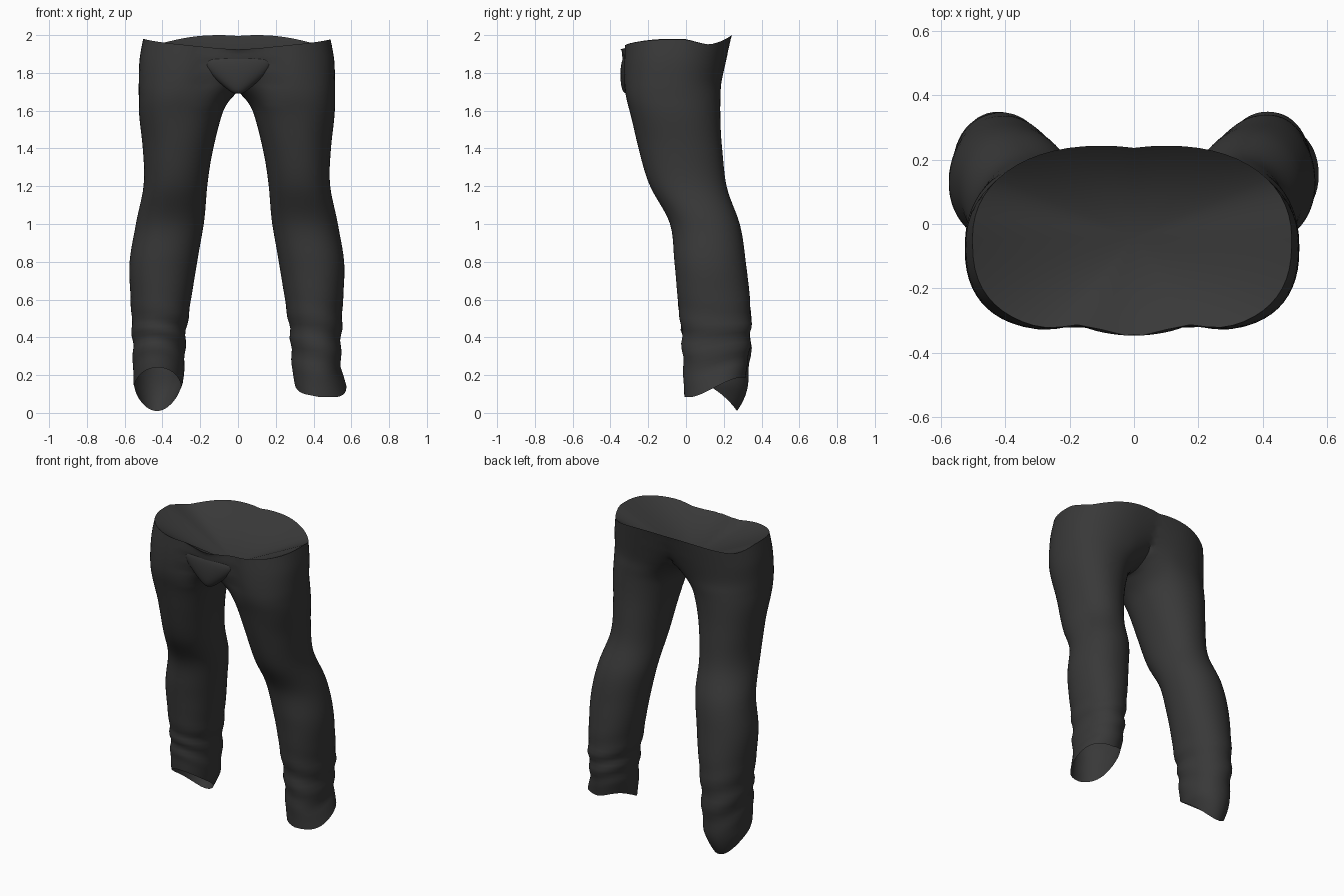
import bpy, bmesh, math
from mathutils import Vector

cube = bpy.data.objects.get("Cube")
if cube:
    bpy.data.objects.remove(cube)

cloth = bpy.data.materials.new("charcoal cloth")
cloth.use_nodes = True
COLOUR = (0.04, 0.04, 0.04, 1)
cloth.diffuse_color = COLOUR
bsdf = cloth.node_tree.nodes["Principled BSDF"]
bsdf.inputs["Base Color"].default_value = COLOUR
bsdf.inputs["Roughness"].default_value = 0.8

SEGMENTS, RINGS = 56, 72
# Leg profile: height, inner x, outer x, front y, back y
PROFILE = [
    (1.95, -0.30, 0.502, -0.338, 0.243),
    (1.85, -0.20, 0.522, -0.337, 0.212),
    (1.75, -0.07, 0.526, -0.33, 0.187),
    (1.67, 0.03, 0.525, -0.318, 0.183),
    (1.58, 0.085, 0.522, -0.295, 0.183),
    (1.40, 0.13, 0.505, -0.25, 0.19),
    (1.20, 0.163, 0.50, -0.19, 0.215),
    (1.00, 0.182, 0.54, -0.085, 0.285),
    (0.80, 0.215, 0.575, -0.06, 0.315),
    (0.60, 0.25, 0.567, -0.045, 0.34),
    (0.40, 0.275, 0.56, -0.02, 0.342),
    (0.20, 0.285, 0.555, -0.015, 0.328),
    (0.08, 0.30, 0.55, -0.01, 0.315),
]


def sample(t):
    """Smooth spline through the profile rows, t from 0 to 1."""
    f = t * (len(PROFILE) - 1)
    i = min(int(f), len(PROFILE) - 2)
    u = f - i
    a, b, c, d = (PROFILE[max(0, min(len(PROFILE) - 1, i + k))] for k in (-1, 0, 1, 2))
    return [0.5 * (2*q + (r - p)*u + (2*p - 5*q + 4*r - s)*u*u + (3*q - p - 3*r + s)*u**3)
            for p, q, r, s in zip(a, b, c, d)]


def superpow(v, n):
    return math.copysign(abs(v) ** (2 / n), v)


def clamp(v):
    return max(0, min(1, v))


def bump(x, centre, width):
    return math.exp(-((x - centre) / width) ** 2)


def leg_point(side, t, angle):
    z, inner, outer, front, back = sample(t)
    c, s = math.cos(angle), math.sin(angle)
    upper = clamp((z - 1.45) / 0.5)
    n = 2.1 + (0.5 * upper if s < 0 else 0.1 * upper)
    # Bunched folds above the hem, and a soft crease at the knee
    swell = 1 + 0.04 * bump(z, 0.38, 0.15) * math.sin(z * 40 + 1.8 * math.sin(angle + side) + side)
    swell += 0.008 * math.sin(z * 13 + 2 * angle) * (1 - upper)
    half = (outer - inner) / 2
    x = inner + half + half * superpow(c, n) * swell
    y = (front + back) / 2 + (back - front) / 2 * superpow(s, n) * swell
    x = max(0, x)
    # The left leg is slightly slimmer on the outside
    if side > 0:
        x -= 0.012 * max(0, c)
    # Slanted, uneven hems
    if z < 0.5:
        if side < 0:
            hem = 0.125 - 0.115 * s
        else:
            hem = 0.135 + 0.06 * s + 0.03 * max(0, -c) + 0.01 * math.sin(3 * angle)
            x += 0.035 * max(0, c) * max(0, (0.2 - z) / 0.12)
        z = hem + (z - 0.08) / 0.42 * (0.5 - hem)
        if side < 0:
            # The trailing tip narrows and curls in
            tip = max(0, (0.15 - z) / 0.15)
            x += (0.44 - x) * 0.3 * tip
            y -= 0.05 * tip * tip
    # Shallow grooves beside the front pouch
    if y < 0:
        y += 0.025 * clamp((z - 1.62) / 0.12) * bump(x, 0.16, 0.08)
    # Wavy waist edge
    if z > 1.75:
        w = (z - 1.75) / 0.2
        lift = 0.03 * (x / 0.5) ** 4 * (1 - clamp(y / 0.12))
        if y < 0:
            lift -= 0.025 * bump(x, 0, 0.22)
            y -= 0.012 * w * bump(x, 0, 0.1)
        else:
            lift += 0.05 * max(0, (y - 0.1) / 0.143) ** 2
        z += lift * w
    return Vector((side * x, y, z))


# Trousers: two lofted legs that meet on the centre plane
bm = bmesh.new()
for side in (-1, 1):
    rings = [[bm.verts.new(leg_point(side, r / RINGS, math.tau * k / SEGMENTS))
              for k in range(SEGMENTS)] for r in range(RINGS + 1)]
    for upper_ring, lower_ring in zip(rings, rings[1:]):
        for k in range(SEGMENTS):
            j = (k + 1) % SEGMENTS
            quad = (upper_ring[k], upper_ring[j], lower_ring[j], lower_ring[k])
            if any(abs(v.co.x) > 1e-5 for v in quad):
                bm.faces.new(quad)
bmesh.ops.delete(bm, geom=[v for v in bm.verts if not v.link_faces], context='VERTS')
bmesh.ops.remove_doubles(bm, verts=bm.verts[:], dist=0.0004)

# Soften the centre seam and crotch
seam = [v for v in bm.verts if v.co.z > 1.58 and abs(v.co.x) < 0.14 and not v.is_boundary]
for _ in range(6):
    bmesh.ops.smooth_vert(bm, verts=seam, factor=0.5,
                          use_axis_x=True, use_axis_y=True, use_axis_z=True)

# Deep funnel-shaped lining that closes the waist; the hems stay open
waist = [e for e in bm.edges if e.is_boundary and e.verts[0].co.z > 1.85]
hub = bm.verts.new((0, -0.04, 1.74))
for e in waist:
    bm.faces.new((e.verts[0], e.verts[1], hub))
bmesh.ops.recalc_face_normals(bm, faces=bm.faces[:])


def finish(name, bm):
    mesh = bpy.data.meshes.new(name)
    bm.to_mesh(mesh)
    bm.free()
    mesh.materials.append(cloth)
    obj = bpy.data.objects.new(name, mesh)
    bpy.context.collection.objects.link(obj)
    bpy.ops.object.select_all(action='DESELECT')
    obj.select_set(True)
    bpy.context.view_layer.objects.active = obj
    bpy.ops.object.shade_smooth_by_angle(angle=math.radians(50))


finish("trousers", bm)

# Front pouch: rounded panel that narrows and deepens towards the crotch
bm = bmesh.new()
bmesh.ops.create_uvsphere(bm, u_segments=32, v_segments=24, radius=1)
for v in bm.verts:
    x, y, z = v.co
    r = max(1e-4, math.hypot(x, y))
    h = (z + 1) / 2
    full = r ** 0.5
    front, mid, back = -0.347, -0.3, -0.27 + 0.16 * (1 - h)
    depth = (mid - front) if y < 0 else (back - mid)
    v.co = (x / r * full * (0.05 + 0.18 * h), mid + y / r * full * depth, 1.69 + 0.2 * h)
finish("front_pouch", bm)
